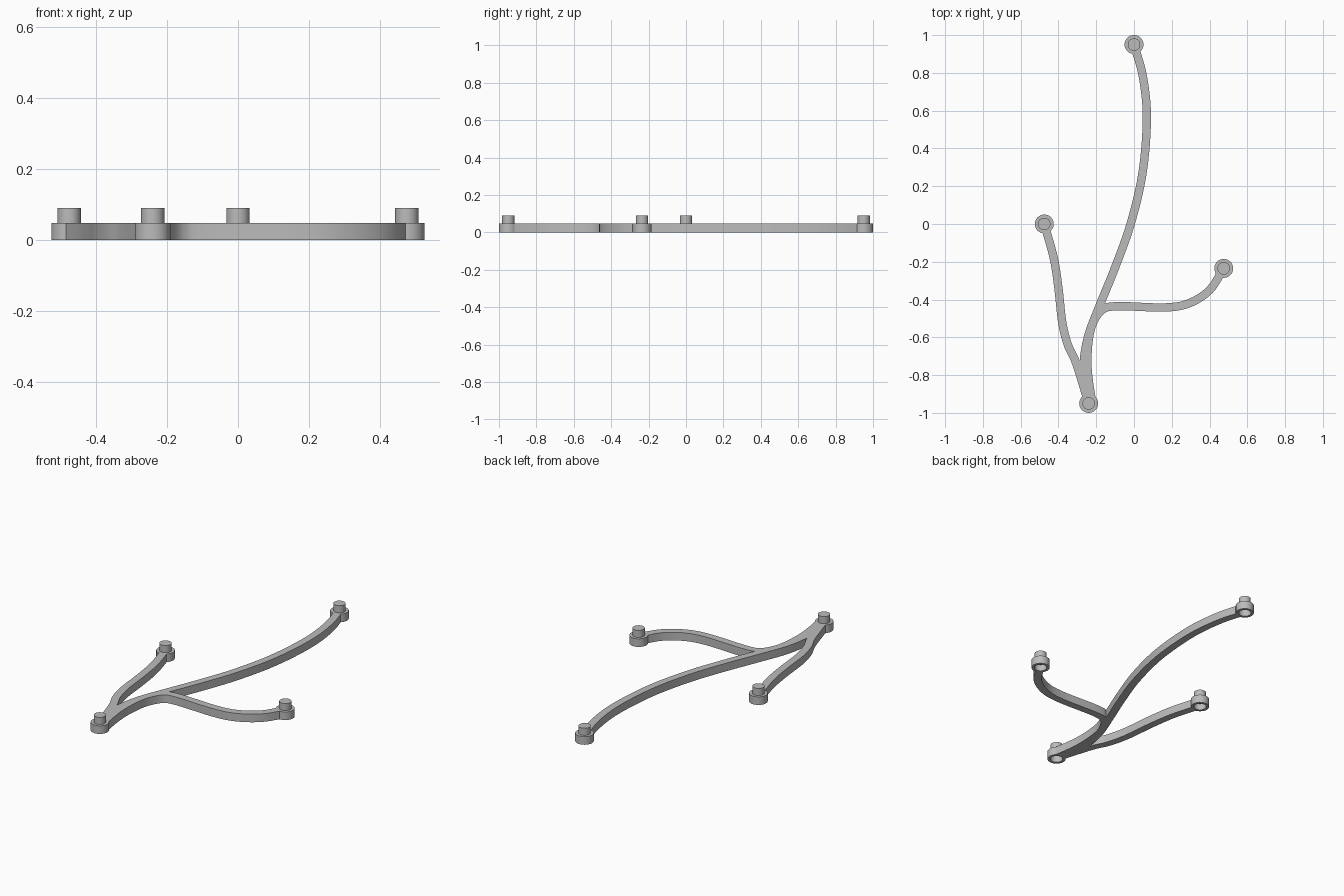
import bpy, bmesh
from mathutils import Vector

BASE_H, PIN_TOP = 0.048, 0.09
BOSS_R, PIN_R, HOLE_R, HOLE_D = 0.05, 0.033, 0.034, 0.038
HALF_W = 0.022
SEGMENTS = 32

if "Cube" in bpy.data.objects:
    bpy.data.objects.remove(bpy.data.objects["Cube"], do_unlink=True)

grey = bpy.data.materials.new("plain grey")
grey.use_nodes = True
grey.diffuse_color = (0.5, 0.5, 0.5, 1)
grey.node_tree.nodes["Principled BSDF"].inputs["Base Color"].default_value = grey.diffuse_color


def finish(bm, name):
    bmesh.ops.recalc_face_normals(bm, faces=bm.faces)
    mesh = bpy.data.meshes.new(name)
    bm.to_mesh(mesh)
    bm.free()
    mesh.materials.append(grey)
    obj = bpy.data.objects.new(name, mesh)
    bpy.context.collection.objects.link(obj)
    return obj


def cylinder(name, centre, radius, low, high):
    bm = bmesh.new()
    bmesh.ops.create_cone(bm, cap_ends=True, segments=SEGMENTS, radius1=radius,
                          radius2=radius, depth=high - low)
    bmesh.ops.translate(bm, verts=bm.verts, vec=(centre[0], centre[1], (low + high) / 2))
    return finish(bm, name)


def smooth_path(points, steps=8):
    # Catmull-Rom curve through the points
    p = [Vector(q) for q in points]
    p = [2 * p[0] - p[1]] + p + [2 * p[-1] - p[-2]]
    path = []
    for a, b, c, d in zip(p, p[1:], p[2:], p[3:]):
        for i in range(steps):
            t = i / steps
            path.append(0.5 * (2 * b + (c - a) * t + (2 * a - 5 * b + 4 * c - d) * t**2
                               + (3 * b - a - 3 * c + d) * t**3))
    return path + [p[-2]]


def ribbon(name, points):
    # Flat runner of constant width, raised to the base height
    path = smooth_path(points)
    bm = bmesh.new()
    rows = []
    for i, c in enumerate(path):
        t = (path[min(i + 1, len(path) - 1)] - path[max(i - 1, 0)]).normalized()
        side = Vector((-t.y, t.x)) * HALF_W
        rows.append([bm.verts.new((*(c + s * side), z))
                     for s, z in ((-1, 0), (1, 0), (1, BASE_H), (-1, BASE_H))])
    for a, b in zip(rows, rows[1:]):
        for k in range(4):
            bm.faces.new((a[k], a[(k + 1) % 4], b[(k + 1) % 4], b[k]))
    bm.faces.new(rows[0])
    bm.faces.new(rows[-1])
    return finish(bm, name)


def combine(target, tool, operation):
    mod = target.modifiers.new(operation.lower(), 'BOOLEAN')
    mod.operation = operation
    mod.solver = 'EXACT'
    mod.object = tool
    bpy.context.view_layer.objects.active = target
    bpy.ops.object.modifier_apply(modifier=mod.name)
    bpy.data.objects.remove(tool, do_unlink=True)


root, tip = (-0.24, -0.95), (0, 0.95)
left_end, right_end = (0.475, -0.235), (-0.475, 0)

# Three branching runners that meet at the root
frame = ribbon("branching_frame", [root, (-0.258, -0.84), (-0.266, -0.73), (-0.24, -0.585),
                                   (-0.177, -0.42), (-0.1, -0.23), (-0.018, 0),
                                   (0.045, 0.27), (0.068, 0.56), (0.047, 0.78), tip])
left_branch = ribbon("left_branch", [(-0.222, -0.94), (-0.238, -0.84), (-0.247, -0.73),
                                     (-0.238, -0.6), (-0.213, -0.515), (-0.165, -0.452),
                                     (-0.08, -0.435), (0.16, -0.442), (0.29, -0.42),
                                     (0.4, -0.35), left_end])
right_branch = ribbon("right_branch", [root, (-0.307, -0.735), (-0.35, -0.64), (-0.38, -0.52),
                                       (-0.4, -0.34), (-0.425, -0.18), right_end])
combine(frame, left_branch, 'UNION')
combine(frame, right_branch, 'UNION')

# Round end bosses with a pin on top and a blind socket below
ends = (root, tip, left_end, right_end)
for c in ends:
    combine(frame, cylinder("boss", c, BOSS_R, 0, BASE_H), 'UNION')
for c in ends:
    combine(frame, cylinder("pin", c, PIN_R, BASE_H - 0.004, PIN_TOP), 'UNION')
    combine(frame, cylinder("socket_cutter", c, HOLE_R, -0.02, HOLE_D), 'DIFFERENCE')

# Smooth the curved walls and keep the rims sharp
frame.data.shade_smooth()
frame.data.set_sharp_from_angle(angle=0.6)
